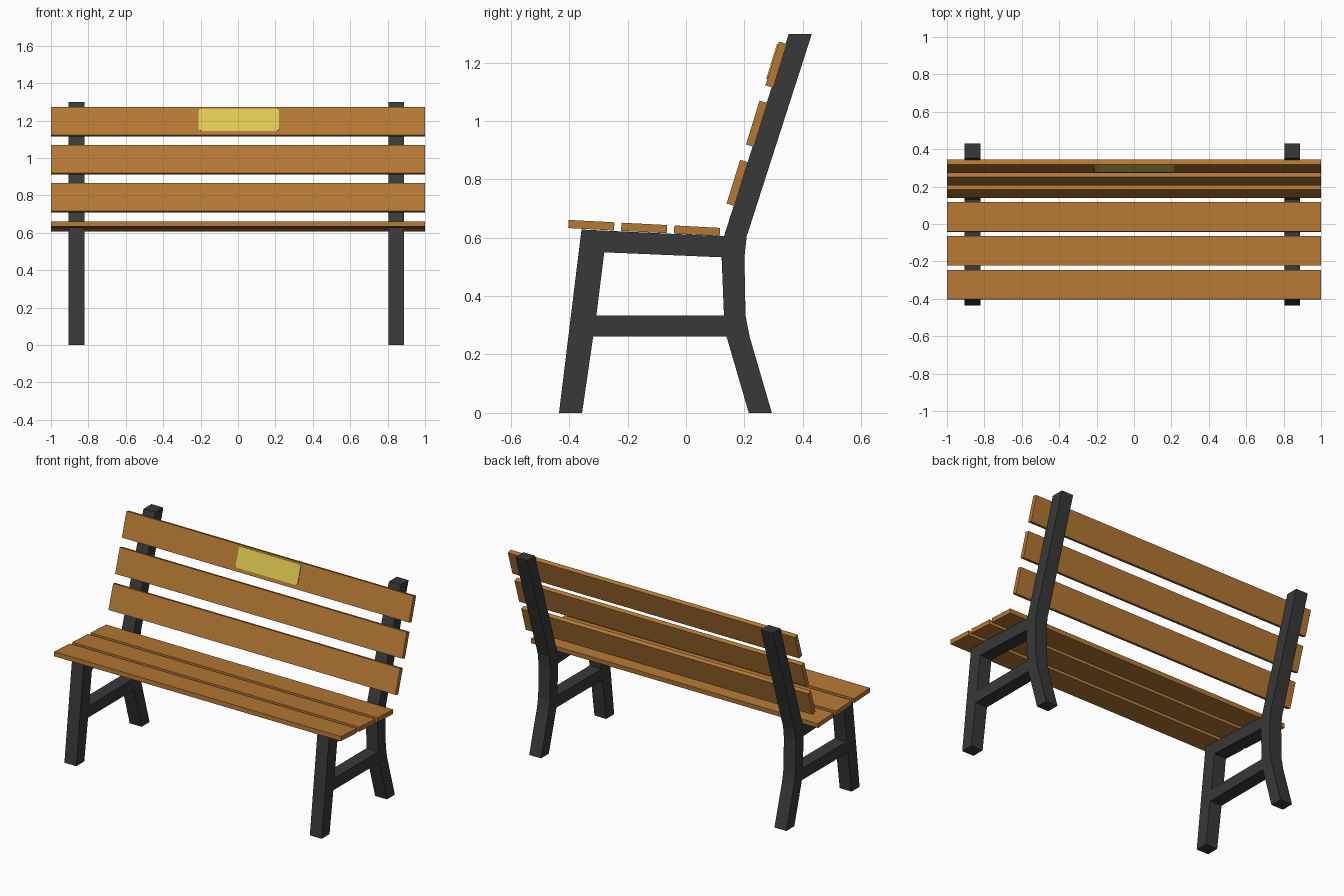
import bpy, bmesh, math
from mathutils import Matrix

if "Cube" in bpy.data.objects:
    bpy.data.objects.remove(bpy.data.objects["Cube"])


def material(name, rgb):
    m = bpy.data.materials.new(name)
    m.diffuse_color = (*rgb, 1)
    m.use_nodes = True
    m.node_tree.nodes["Principled BSDF"].inputs["Base Color"].default_value = m.diffuse_color
    return m


WOOD = material("wood brown", (0.46, 0.19, 0.034))
IRON = material("dark iron", (0.040, 0.040, 0.040))
BRASS = material("brass yellow", (0.75, 0.60, 0.085))


def finish(bm, name, mat):
    bmesh.ops.recalc_face_normals(bm, faces=bm.faces)
    me = bpy.data.meshes.new(name)
    bm.to_mesh(me)
    bm.free()
    me.materials.append(mat)
    ob = bpy.data.objects.new(name, me)
    bpy.context.collection.objects.link(ob)
    return ob


def prism(name, profile, x0, x1, mat):
    """Extrude a (y, z) side profile along x."""
    bm = bmesh.new()
    face = bm.faces.new([bm.verts.new((x0, y, z)) for y, z in profile])
    ext = bmesh.ops.extrude_face_region(bm, geom=[face])["geom"]
    verts = [v for v in ext if isinstance(v, bmesh.types.BMVert)]
    bmesh.ops.translate(bm, verts=verts, vec=(x1 - x0, 0, 0))
    return finish(bm, name, mat)


def board(y, z, angle, width, thick):
    """Profile starting at (y, z), running along angle, thickened to its right."""
    dy, dz = math.cos(angle), math.sin(angle)
    ny, nz = dz * thick, -dy * thick
    return [(y, z), (y + dy * width, z + dz * width),
            (y + dy * width + ny, z + dz * width + nz), (y + ny, z + nz)]


# Iron end frames, each made of four bars
FRAME = {
    "front_leg": [(-0.435, 0), (-0.356, 0), (-0.318, 0.261), (-0.307, 0.333),
                  (-0.28, 0.55), (-0.272, 0.624), (-0.358, 0.628)],
    "seat_rail": [(-0.28, 0.55), (0.122, 0.533), (0.13, 0.605), (-0.272, 0.624)],
    "back_post": [(0.215, 0), (0.294, 0), (0.218, 0.261), (0.204, 0.333),
                  (0.20, 0.533), (0.208, 0.605), (0.431, 1.298), (0.352, 1.298),
                  (0.13, 0.605), (0.122, 0.533), (0.13, 0.333), (0.139, 0.261)],
    "cross_bar": [(-0.318, 0.261), (0.139, 0.261), (0.13, 0.333), (-0.307, 0.333)],
}
for side, x0, x1 in (("left", -0.905, -0.822), ("right", 0.805, 0.887)):
    for part, profile in FRAME.items():
        prism(f"{part}_{side}", profile, x0, x1, IRON)

# Seat slats, sloping gently down to the back
for i in range(3):
    prism(f"seat_slat_{i + 1}",
          board(-0.402 + 0.181 * i, 0.661 - 0.0095 * i, math.radians(-3), 0.157, 0.028),
          -1, 1, WOOD)

# Back slats, leaning with the posts
LEAN = math.radians(17.2)
for i in range(3):
    prism(f"back_slat_{i + 1}",
          board(0.139 + 0.0665 * i, 0.717 + 0.2025 * i, math.pi / 2 - LEAN, 0.157, 0.028),
          -1, 1, WOOD)

# Brass plaque with rounded corners, lying on the top slat
bm = bmesh.new()
hw, hh, r = 0.215, 0.062, 0.014
pts = []
for sx, sy, start in ((1, 1, 0), (-1, 1, 90), (-1, -1, 180), (1, -1, 270)):
    for k in range(5):
        a = math.radians(start + k * 22.5)
        pts.append((sx * (hw - r) + r * math.cos(a), sy * (hh - r) + r * math.sin(a), 0))
face = bm.faces.new([bm.verts.new(p) for p in pts])
ext = bmesh.ops.extrude_face_region(bm, geom=[face])["geom"]
bmesh.ops.translate(bm, verts=[v for v in ext if isinstance(v, bmesh.types.BMVert)],
                    vec=(0, 0, 0.004))
along = 0.085  # distance of the plaque centre up the slat face
place = (Matrix.Translation((0.005, 0.272 + along * math.sin(LEAN), 1.122 + along * math.cos(LEAN)))
         @ Matrix.Rotation(math.pi / 2 - LEAN, 4, 'X'))
bmesh.ops.transform(bm, matrix=place, verts=bm.verts)
finish(bm, "plaque", BRASS)
